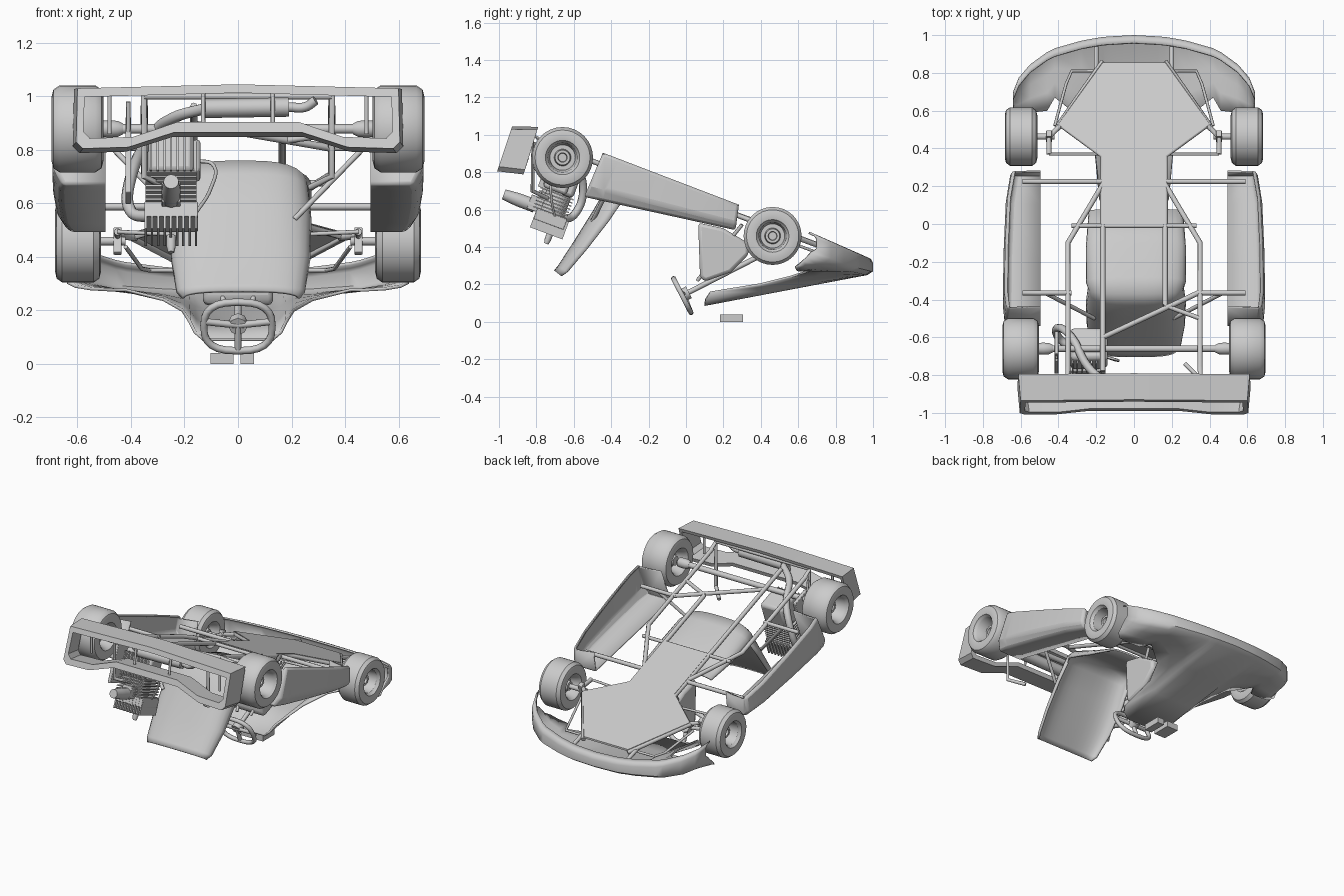
import bpy, bmesh, math
from mathutils import Matrix, Vector

cube = bpy.data.objects.get("Cube")
if cube:
    bpy.data.objects.remove(cube)

TILT = Matrix.Rotation(math.radians(-20.5), 4, 'X')
grey = bpy.data.materials.new("plain_grey")
grey.use_nodes = True
grey.diffuse_color = (0.6, 0.6, 0.6, 1)
grey.node_tree.nodes["Principled BSDF"].inputs["Base Color"].default_value = (0.6, 0.6, 0.6, 1)


def finish(ob, angle=35):
    ob.data.materials.append(grey)
    bpy.ops.object.select_all(action='DESELECT')
    ob.select_set(True)
    bpy.context.view_layer.objects.active = ob
    bpy.ops.object.shade_smooth_by_angle(angle=math.radians(angle))
    return ob


def solid(name, verts, faces, thick=0, bevel=0, angle=35):
    me = bpy.data.meshes.new(name)
    me.from_pydata([tuple(v) for v in verts], [], faces)
    bm = bmesh.new()
    bm.from_mesh(me)
    bmesh.ops.recalc_face_normals(bm, faces=bm.faces)
    bm.to_mesh(me)
    bm.free()
    ob = bpy.data.objects.new(name, me)
    bpy.context.collection.objects.link(ob)
    if bevel:
        m = ob.modifiers.new("bevel", 'BEVEL')
        m.width, m.segments, m.limit_method = bevel, 2, 'ANGLE'
    if thick:
        m = ob.modifiers.new("shell", 'SOLIDIFY')
        m.thickness, m.offset = thick, -1
    return finish(ob, angle)


def loft(name, rows, closed=True, caps=True, **kw):
    n = len(rows[0])
    verts = [v for r in rows for v in r]
    faces = [(i * n + j, i * n + (j + 1) % n, (i + 1) * n + (j + 1) % n, (i + 1) * n + j)
             for i in range(len(rows) - 1) for j in range(n if closed else n - 1)]
    if caps:
        faces += [tuple(range(n)), tuple(range(len(verts) - n, len(verts)))]
    return solid(name, verts, faces, **kw)


def box(name, c, size, tilted=True, bevel=0.004):
    x, y, z = (s / 2 for s in size)
    rot = TILT if tilted else Matrix.Identity(4)
    ring = [(-x, -y), (x, -y), (x, y), (-x, y)]
    return loft(name, [[Vector(c) + rot @ Vector((a, b, h)) for a, b in ring] for h in (-z, z)], bevel=bevel)


def lathe(name, c, prof, axis='X', seg=32):
    """Turn (offset, radius) pairs about an axis through c."""
    ax = {'X': Vector((1, 0, 0)), 'Y': TILT @ Vector((0, 1, 0)), 'Z': TILT @ Vector((0, 0, 1))}[axis]
    u = ax.orthogonal().normalized()
    v = ax.cross(u)
    angles = [2 * math.pi * i / seg for i in range(seg)]
    return loft(name, [[Vector(c) + ax * o + (u * math.cos(a) + v * math.sin(a)) * r for a in angles]
                       for o, r in prof])


def tube(name, pts, r=0.012, cyclic=False, smooth=False):
    cu = bpy.data.curves.new(name, 'CURVE')
    cu.dimensions, cu.bevel_depth, cu.bevel_resolution = '3D', r, 2
    cu.use_fill_caps = True
    if smooth:
        sp = cu.splines.new('BEZIER')
        sp.bezier_points.add(len(pts) - 1)
        for bp, p in zip(sp.bezier_points, pts):
            bp.co = p
            bp.handle_left_type = bp.handle_right_type = 'AUTO'
        sp.resolution_u = 6
    else:
        sp = cu.splines.new('POLY')
        sp.points.add(len(pts) - 1)
        for sp_pt, p in zip(sp.points, pts):
            sp_pt.co = (*p, 1)
    sp.use_cyclic_u = cyclic
    ob = bpy.data.objects.new(name, cu)
    bpy.context.collection.objects.link(ob)
    bpy.ops.object.select_all(action='DESELECT')
    ob.select_set(True)
    bpy.context.view_layer.objects.active = ob
    bpy.ops.object.convert(target='MESH')
    return finish(bpy.context.object, 50)


def F(x, y, d=0.04):
    """Point on the sloping chassis plane, raised by d."""
    return (x, y, 0.632 - 0.3733 * y + d)


def wheel(name, x, y, side, half, rad):
    k, w = rad / 0.163, half / 0.095
    prof = [(-.06, 0), (-.06, .03), (-.02, .04), (-.02, .06), (-.075, .078), (-.09, .09), (-.095, .12),
            (-.088, .147), (-.065, .163), (.065, .163), (.088, .147), (.095, .12), (.09, .092), (.078, .085),
            (.07, .078), (-.01, .068), (-.01, .045), (.03, .04), (.03, .025), (0, .022), (0, 0)]
    lathe(name, F(side * x, y, 0), [(side * o * w, r * k) for o, r in prof])


# parts that come in pairs
for s, n in ((1, "left"), (-1, "right")):
    wheel(n + "_rear_wheel", .60, -.66, s, .097, .163)
    wheel(n + "_front_wheel", .598, .463, s, .086, .155)
    lathe(n + "_rear_hub", F(s * .45, -.66, 0), [(-.02 * s, .02), (0, .03), (.03 * s, .032), (.06 * s, .03)])
    lathe(n + "_stub_axle", F(s * .48, .463, 0), [(-.06, .016), (.06, .016)])
    box(n + "_knuckle", F(s * .45, .463, 0), (.03, .035, .10))
    tube(n + "_kingpin_arm", [F(s * .38, .53), F(s * .45, .463, .02), F(s * .45, .37, 0)], .014)
    tube(n + "_tie_rod", [F(s * .45, .37, 0), F(s * .03, .37, -.02)], .008)

    # side pod, open on the inside and underneath
    rows = []
    for t, xo in ((0, .685), (.12, .695), (.45, .692), (.8, .68), (1, .655)):
        top = Vector((0, -.444 + .727 * t, .904 - .278 * t))
        low = Vector((0, -.545 + .81 * t, .668 - .178 * t))
        rows.append([Vector((s * a, 0, 0)) + p for a, p in
                     ((.495, low), (xo - .03, low), (xo, low.lerp(top, .25)), (xo - .01, top), (xo - .028, top))])
    verts = [v for r in rows for v in r] + [Vector((s * .495, r[3].y, r[3].z)) for r in (rows[0], rows[-1])]
    faces = [(i * 5 + j, i * 5 + j + 1, i * 5 + j + 6, i * 5 + j + 5) for i in range(4) for j in range(4)]
    faces += [(0, 1, 2, 3, 4, 25), (20, 21, 22, 23, 24, 26)]
    solid(n + "_side_pod", verts, faces, thick=.012, bevel=.015, angle=25)

    # chassis rails and bars
    tube(n + "_main_rail", [F(s * .165, .86), F(s * .40, .53), F(s * .165, .36), F(s * .165, .21),
                            F(s * .35, -.10), F(s * .35, -.78)], .014)
    tube(n + "_inner_rail", [F(s * .165, .2), F(s * .165, -.43 if s > 0 else -.78)], .014)
    tube(n + "_rear_pod_bar", [F(s * .59, -.365), F(s * .33, -.365)], .013)
    tube(n + "_nose_bar", [F(s * .20, .72, .03), F(s * .20, .945, .04)], .013)
    tube(n + "_nose_loop", [F(s * .2, .81, .02), F(s * .33, .81, .02), F(s * .36, .74, 0), F(s * .42, .52, 0)], .008)
    tube(n + "_seat_stay", [F(s * .47, -.365), (s * .21, -.50, .54)], .011)
    tube(n + "_bumper_post", [F(s * .35, -.75), (s * .35, -.82, 1.0), (s * .35, -.82, .70), (s * .27, -.74, .66)], .012)
    tube(n + "_bumper_strut", [(s * .48, -.88, 1.02), (s * .48, -.88, .86)], .008)
    tube(n + "_grille_bar", [(s * .13, -.90, 1.02), (s * .13, -.92, .89)], .008)
    tube(n + "_column_stay", [(s * .13, .30, .52), (s * .05, .06, .22)], .010)

tube("front_cross_bar", [F(-.59, .225), F(.59, .225)], .014)
tube("middle_cross_bar", [F(-.33, -.01), F(.33, -.01)], .012)
tube("rear_diagonal", [F(.35, -.36), F(-.165, -.60)], .014)
tube("short_diagonal", [F(.16, -.43), F(.35, -.50)], .012)
tube("upper_bumper_bar", [(-.35, -.82, 1.0), (.35, -.82, 1.0)], .012)
lathe("rear_axle", F(0, -.66, 0), [(-.52, .018), (.52, .018)], seg=16)

# floor pan
outline = [(.165, 0), (.165, .36), (.40, .53), (.165, .855), (-.165, .855), (-.40, .53), (-.165, .36), (-.165, 0)]
loft("floor_pan", [[F(x, y, d) for x, y in outline] for d in (.045, .057)])

# nose fairing, an open tray whose floor runs back into the front panel
half = [(0, 1.0, .25, .10, .085), (.13, .993, .25, .10, .085), (.165, .99, .25, .105, .115),
        (.185, .987, .25, .13, .155), (.21, .983, .252, .40, .195), (.28, .97, .255, .56, .235),
        (.42, .93, .265, .67, .27), (.46, .91, .27, .60, .27), (.55, .845, .29, .59, .275),
        (.61, .775, .32, .585, .285), (.64, .70, .37, .61, .30)]
rows = []
for x, yb, zc, yd, zd in [(-h[0], *h[1:]) for h in half[:0:-1]] + half:
    zb = .48 - .44 * (yb - .67)
    bottom, back = Vector((x, yb - .03, zc)), Vector((x, yd, zd))
    rows.append([(x, yb - .04, zb + .015), (x, yb - .01, zb), (x, yb, zb - .02), (x, yb, zc + .02), bottom,
                 bottom.lerp(back, .33), bottom.lerp(back, .66), back])
loft("nose_fairing", rows, closed=False, caps=False, thick=.012, angle=50)

# rear bumper, an open hollow frame
upper = [(-.60, 1.03), (0, 1.045), (.60, 1.03)]
lower = [(.605, .83), (.58, .805), (.41, .81), (.24, .865), (-.24, .865), (-.41, .81), (-.58, .805), (-.605, .83)]


def bumper_ring(inset, depth):
    out = []
    for x, z in upper + lower:
        up = z > .95
        zz = z - inset if up else z + inset * 1.2
        out.append((x * (1 - inset * 1.4) * (1 + depth * .15), -.93 - (1.045 - zz) * .33 + depth,
                    zz - depth * (.02 if up else .12)))
    return out


rings = [bumper_ring(i, d) for i, d in ((0, 0), (0, .14), (.022, .14), (.032, 0), (0, 0))]
loft("rear_bumper", rings, caps=False, angle=25)

# seat shell: cross-sections swept from the front lip to the top of the back
path = [(.08, .585, .25, .03), (-.10, .66, .265, .06), (-.28, .74, .265, .08), (-.37, .76, .25, .10),
        (-.43, .71, .255, .11), (-.50, .59, .265, .10), (-.60, .43, .26, .08), (-.685, .30, .24, .06),
        (-.705, .275, .22, .05)]
rows = []
for i, (y, z, w, h) in enumerate(path):
    a, b = path[max(i - 1, 0)], path[min(i + 1, len(path) - 1)]
    t = Vector((0, b[0] - a[0], b[1] - a[1])).normalized()
    nrm = Vector((0, -t.z, t.y))
    rows.append([Vector((w * math.sin(k * math.pi / 16) + .01, y, z)) + nrm * h * (1 - math.cos(k * math.pi / 16)) ** 1.5
                 for k in range(-8, 9)])
loft("seat", rows, closed=False, caps=False, thick=.012, angle=60)

# fuel tank
side = [(.065, .53), (.20, .50), (.335, .42), (.335, .36), (.24, .265), (.10, .215), (.075, .24)]
loft("fuel_tank", [[(x, y, z) for y, z in side] for x in (-.13, .13)], bevel=.02)

# steering wheel, spokes and column
hub, down, axis = Vector((0, -.02, .14)), Vector((0, .105, -.205)).normalized(), Vector((0, .89, .456))
rim = []
for i in range(24):
    a = 2 * math.pi * i / 24
    c, q = math.cos(a), math.sin(a)
    rim.append(hub + Vector((math.copysign(abs(c) ** .75, c) * .128, 0, 0)) + down * math.copysign(abs(q) ** .75, q) * .102)
tube("steering_wheel", rim, .014, cyclic=True)
for i, (x, d) in enumerate(((-.12, -.02), (.12, -.02), (0, .10))):
    tube("spoke_%d" % i, [hub + axis * .01, hub + Vector((x, 0, 0)) + down * d], .013)
tube("steering_column", [hub, hub + axis * .65], .014)
tube("column_boss", [hub, hub + axis * .04], .035)
for n, x, w in (("wide", -.06, .085), ("narrow", .035, .05)):
    box(n + "_block", (x, .243, .02), (w, .125, .04), tilted=False, bevel=0)

# engine: case, finned barrel, finned head, plug and intake
box("crankcase", (-.25, -.66, .77), (.17, .18, .17), bevel=.02)
for i in range(7):
    box("case_rib_%d" % i, (-.325 + .025 * i, -.70, .77), (.008, .14, .15), bevel=0)
    box("barrel_fin_%d" % i, (-.25, -.69 - .006 * i, .685 - .017 * i), (.19, .19, .007), bevel=0)
lathe("barrel", (-.25, -.70, .63), [(-.09, .07), (.09, .07)], 'Z', 20)
box("head", (-.25, -.725, .55), (.2, .17, .06))
for i in range(9):
    box("head_fin_%d" % i, (-.345 + .0235 * i, -.73, .52), (.009, .185, .10), bevel=0)
lathe("spark_plug", (-.25, -.735, .45), [(-.035, .012), (-.01, .018), (.03, .018)], 'Z', 12)
lathe("intake", (-.25, -.89, .65), [(-.09, .018), (-.09, .028), (-.03, .034), (0, .036), (.09, .036)], 'Y', 20)
box("carburettor", (-.25, -.80, .63), (.07, .08, .08))
box("clutch_cover", (-.155, -.68, .76), (.03, .13, .13), bevel=.02)
tube("fuel_hose", [(-.16, -.70, .56), (-.10, -.72, .66), (-.09, -.72, .74), (-.16, -.70, .76)], .007, smooth=True)
tube("exhaust_pipe", [(-.33, -.66, .55), (-.40, -.60, .57), (-.40, -.55, .70), (-.33, -.60, .84), (-.24, -.76, .92),
                      (-.12, -.86, .955)], .022, smooth=True)
tube("silencer", [(-.13, -.86, .955), (.19, -.86, .96)], .036)
tube("tail_pipe", [(.19, -.86, .96), (.25, -.87, .96), (.29, -.88, .985)], .018, smooth=True)
box("chain_guard", (-.41, -.68, .76), (.022, .13, .30))
tube("brake_post", [(-.41, -.70, .85), (-.41, -.72, .98)], .008)
